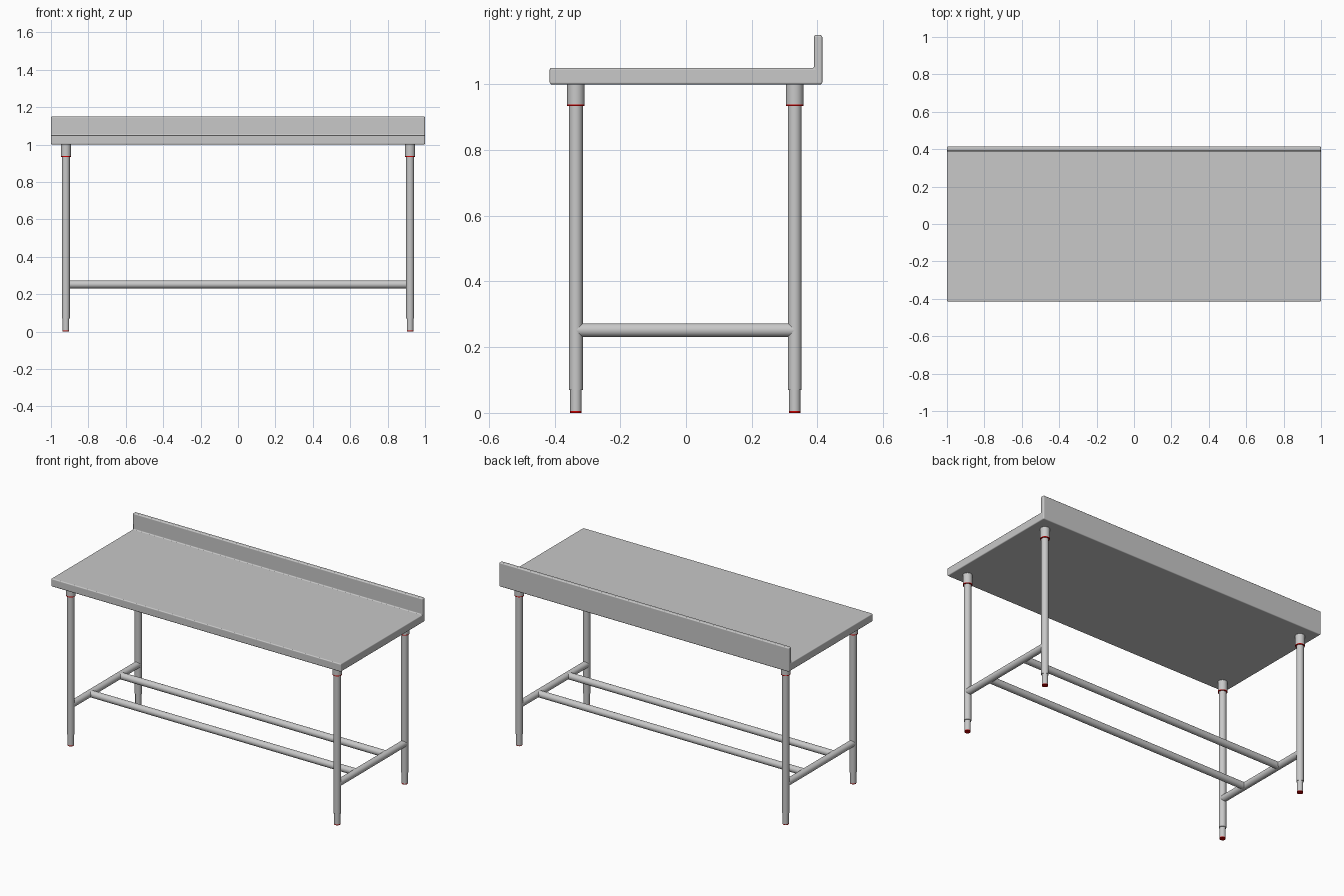
import bpy
import bmesh
import math
from mathutils import Vector

cube = bpy.data.objects.get("Cube")
if cube:
    bpy.data.objects.remove(cube, do_unlink=True)


def make_material(name, color):
    mat = bpy.data.materials.new(name)
    mat.use_nodes = True
    mat.diffuse_color = color
    bsdf = mat.node_tree.nodes["Principled BSDF"]
    bsdf.inputs["Base Color"].default_value = color
    return mat


steel = make_material("steel grey", (0.58, 0.58, 0.58, 1))
red = make_material("dark red", (0.6, 0.0, 0.0, 1))


def add_object(name, bm, mat):
    bmesh.ops.recalc_face_normals(bm, faces=bm.faces[:])
    mesh = bpy.data.meshes.new(name)
    bm.to_mesh(mesh)
    bm.free()
    mesh.materials.append(mat)
    obj = bpy.data.objects.new(name, mesh)
    bpy.context.collection.objects.link(obj)
    return obj


def shade_smooth(obj, angle):
    bpy.ops.object.select_all(action="DESELECT")
    obj.select_set(True)
    bpy.context.view_layer.objects.active = obj
    bpy.ops.object.shade_smooth_by_angle(angle=math.radians(angle))


def tube(name, start, end, radius, mat):
    """Round bar between two points."""
    start, end = Vector(start), Vector(end)
    axis = end - start
    bm = bmesh.new()
    bmesh.ops.create_cone(bm, cap_ends=True, segments=32, radius1=radius,
                          radius2=radius, depth=axis.length)
    rotation = axis.to_track_quat("Z", "Y").to_matrix()
    bmesh.ops.rotate(bm, verts=bm.verts, matrix=rotation)
    bmesh.ops.translate(bm, verts=bm.verts, vec=(start + end) / 2)
    obj = add_object(name, bm, mat)
    shade_smooth(obj, 40)
    return obj


# Worktop with raised back lip: side profile (y, z) extruded along x
profile = [(-0.415, 1.0), (0.415, 1.0), (0.415, 1.15),
           (0.39, 1.15), (0.39, 1.05), (-0.415, 1.05)]
bm = bmesh.new()
side = bm.faces.new([bm.verts.new((-1, y, z)) for y, z in profile])
extruded = bmesh.ops.extrude_face_region(bm, geom=[side])["geom"]
bmesh.ops.translate(bm, vec=(2, 0, 0),
                    verts=[g for g in extruded if isinstance(g, bmesh.types.BMVert)])
worktop = add_object("worktop", bm, steel)
bevel = worktop.modifiers.new("rounded edges", "BEVEL")
bevel.width = 0.006
bevel.segments = 3
bevel.harden_normals = True
shade_smooth(worktop, 40)

# Legs: red pad, narrow foot, long tube, red ring and top collar
LEG_X, FRONT_Y, BACK_Y = 0.92, -0.335, 0.331
leg_parts = [("foot_pad", 0.0, 0.005, 0.0175, red),
             ("foot", 0.005, 0.07, 0.0175, steel),
             ("leg", 0.07, 0.95, 0.0208, steel),
             ("collar_ring", 0.934, 0.939, 0.0265, red),
             ("collar", 0.939, 1.0, 0.0265, steel)]
for x, x_name in ((LEG_X, "left"), (-LEG_X, "right")):
    for y, y_name in ((FRONT_Y, "front"), (BACK_Y, "back")):
        for part, low, high, radius, mat in leg_parts:
            tube(f"{y_name}_{x_name}_{part}", (x, y, low), (x, y, high), radius, mat)

# Side rails joining the front and back legs
RAIL_Z, RAIL_R = 0.252, 0.0208
for x, x_name in ((LEG_X, "left"), (-LEG_X, "right")):
    tube(f"{x_name}_side_rail", (x, FRONT_Y, RAIL_Z), (x, BACK_Y, RAIL_Z), RAIL_R, steel)

# Two long rails joining the side rails
for y, y_name in ((-0.147, "front"), (0.147, "back")):
    tube(f"{y_name}_long_rail", (-LEG_X, y, RAIL_Z), (LEG_X, y, RAIL_Z), RAIL_R, steel)
